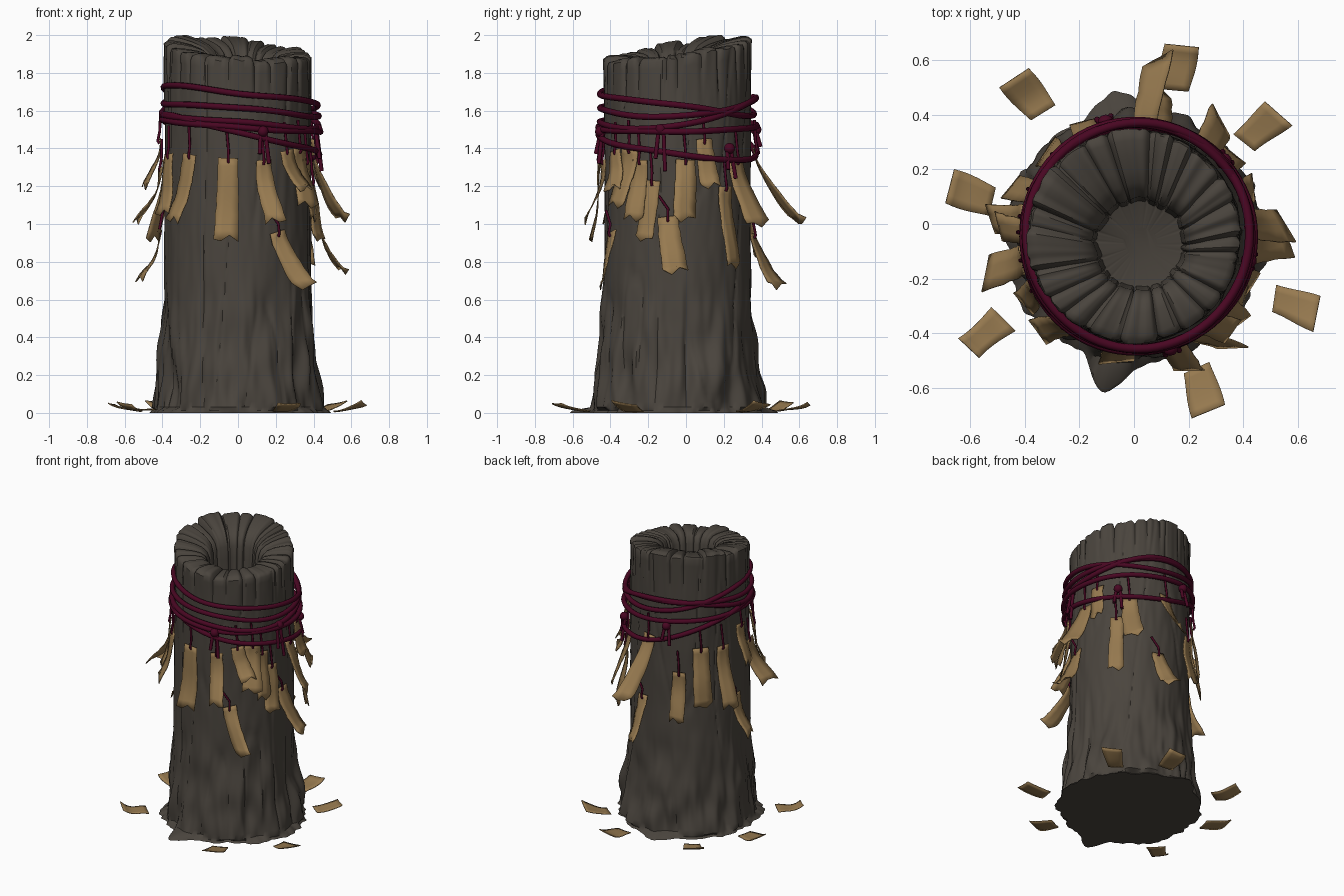
import bpy, bmesh, math, random
from mathutils import Vector, noise

if "Cube" in bpy.data.objects:
    bpy.data.objects.remove(bpy.data.objects["Cube"])

random.seed(7)
CX, CY = 0.0, -0.045


def mat(name, c):
    m = bpy.data.materials.new(name)
    m.diffuse_color = (*c, 1)
    m.use_nodes = True
    m.node_tree.nodes["Principled BSDF"].inputs["Base Color"].default_value = m.diffuse_color
    return m


BARK = mat("dark_bark", (0.068, 0.058, 0.047))
ROPE = mat("wine_rope", (0.066, 0.002, 0.016))
PAPER = mat("tan_paper", (0.31, 0.195, 0.08))


def finish(bm, name, m, angle=40, thick=0):
    bmesh.ops.recalc_face_normals(bm, faces=bm.faces)
    me = bpy.data.meshes.new(name)
    bm.to_mesh(me)
    bm.free()
    ob = bpy.data.objects.new(name, me)
    bpy.context.collection.objects.link(ob)
    me.materials.append(m)
    if thick:
        s = ob.modifiers.new("thickness", "SOLIDIFY")
        s.thickness, s.offset = thick, 0
    bpy.ops.object.select_all(action='DESELECT')
    bpy.context.view_layer.objects.active = ob
    ob.select_set(True)
    bpy.ops.object.shade_smooth_by_angle(angle=math.radians(angle))
    return ob


def polar(deg, r, z, side=0):
    a = math.radians(deg)
    return Vector((CX + r * math.cos(a) - side * math.sin(a),
                   CY + r * math.sin(a) + side * math.cos(a), z))


def lerp_table(table, x):
    for (x0, y0), (x1, y1) in zip(table, table[1:]):
        if x <= x1:
            return y0 + (y1 - y0) * (x - x0) / (x1 - x0)
    return table[-1][1]


# ---- hollow trunk: lofted rings with bark lumps, split rim and a ground skirt
N = 240
BASE = [(0, .452), (.12, .436), (.25, .42), (.4, .402), (.6, .391), (1, .386), (2, .388)]
cuts = [0]
while cuts[-1] < N - 20:
    cuts.append(cuts[-1] + random.randint(8, 17))
steps = [random.uniform(-.014, .014) for _ in cuts]


def sector(i):
    return max(k for k, c in enumerate(cuts) if c <= i)


def bark(deg, z):
    a = math.radians(deg)
    c, s = math.cos(a), math.sin(a)
    low = max(0, min(1, 1.25 - z / 0.6))
    r = lerp_table(BASE, z)
    r += (.006 + .034 * low) * noise.noise(Vector((c * 2.6, s * 2.6, z * 2.5)))
    r += (.003 + .034 * low) * noise.noise(Vector((c * 5, s * 5, z * 4.5 + 9)))
    r += (.004 + .01 * low) * noise.noise(Vector((c * 10, s * 10, z * 5 + 3)))
    crack = abs(noise.noise(Vector((c * 2.5, s * 2.5, z * .8 + 4))))
    return r - .008 * max(0, 1 - crack / .06)


def skirt(deg):
    a = math.radians(deg)
    c, s = math.cos(a), math.sin(a)
    r = .462 + .045 * noise.noise(Vector((c * 3, s * 3, 2))) + .025 * noise.noise(Vector((c * 9, s * 9, 5)))
    for centre, width, amount in ((-101, 10, .095), (98, 14, .065), (-10, 18, .03)):
        d = (deg - centre + 180) % 360 - 180
        r += amount * math.exp(-(d / width) ** 2)
    return r


heights = [.03, .06] + [.1 + .036 * k for k in range(49)]
# rim: radius, drop, how much it follows the broken top
rim = [(.376, .004, 1), (.355, .008, 1), (.31, .004, .95), (.26, -.004, .8), (.215, -.018, .6),
       (.182, -.045, .4), (.166, -.09, .2), (.16, -.17, 0), (.152, -.255, 0), (.06, -.275, 0)]
bm = bmesh.new()
columns = []
for i in range(N):
    deg = 360 * i / N
    a = math.radians(deg)
    k = sector(i)
    gap = 1 if i in cuts else .35 if (i + 1) % N in cuts or i - 1 in cuts else 0
    tilt = 1.922 + .052 * math.sin(a) - .034 * math.cos(a)
    rough = steps[k] - .022 * gap + .008 * noise.noise(Vector((math.cos(a) * 11, math.sin(a) * 11, 0)))
    top = tilt + rough
    col = [polar(deg, skirt(deg), 0), polar(deg, skirt(deg) - .012, .012)]
    for h in heights:
        fade = min(1, max(0, (h - 1.6) / .2))
        z = h if h < 1.5 else 1.5 + (h - 1.5) / (heights[-1] - 1.5) * (top - .01 - 1.5)
        col.append(polar(deg, bark(deg, h) - .012 * gap * fade + .35 * steps[k] * fade, z))
    for r, dz, follow in rim:
        wob = .014 * noise.noise(Vector((math.cos(a) * 2.5, math.sin(a) * 2.5, r * 5)))
        z = 1.922 + (tilt - 1.922) * r / .385 + rough * follow + dz
        rr = r + wob + (.01 * gap if .15 < r < .22 else 0) - (.008 * gap if r > .36 else 0)
        col.append(polar(deg, rr, z) + Vector((.022, -.03, 0)) * max(0, min(1, (.37 - r) / .2)))
    columns.append([bm.verts.new(p) for p in col])
for i in range(N):
    a, b = columns[i], columns[(i + 1) % N]
    for j in range(len(a) - 1):
        bm.faces.new((a[j], b[j], b[j + 1], a[j + 1]))
bm.faces.new([c[0] for c in columns])
bm.faces.new([c[-1] for c in columns])
finish(bm, "hollow_trunk", BARK, 42)


# ---- rope and strings
def tubes(name, paths, radius, closed=False):
    cu = bpy.data.curves.new(name, 'CURVE')
    cu.dimensions = '3D'
    cu.bevel_depth, cu.bevel_resolution, cu.use_fill_caps = radius, 2, True
    for pts in paths:
        sp = cu.splines.new('POLY')
        sp.points.add(len(pts) - 1)
        for q, p in zip(sp.points, pts):
            q.co = (*p, 1)
        sp.use_cyclic_u = closed
        sp.use_smooth = True
    cu.materials.append(ROPE)
    ob = bpy.data.objects.new(name, cu)
    bpy.context.collection.objects.link(ob)
    bpy.ops.object.select_all(action='DESELECT')
    bpy.context.view_layer.objects.active = ob
    ob.select_set(True)
    bpy.ops.object.convert(target='MESH')


# each loop: height at right, back, left, front
loops = []
for n, (R, B, L, F) in enumerate([(1.63, 1.58, 1.725, 1.69), (1.57, 1.66, 1.64, 1.615),
                                  (1.52, 1.67, 1.59, 1.54), (1.37, 1.37, 1.57, 1.48),
                                  (1.49, 1.52, 1.55, 1.51)]):
    pts = []
    for i in range(72):
        a = math.radians(i * 5)
        z = ((R + B + L + F) / 4 + (R - L) / 2 * math.cos(a) + (B - F) / 2 * math.sin(a)
             + (R + L - B - F) / 4 * math.cos(2 * a) + .002 * math.sin(5 * a + n))
        pts.append(polar(i * 5, .408 + .003 * n + .003 * math.sin(3 * a + n * 2), z) + Vector((.014, 0, 0)))
    loops.append(pts)
tubes("rope_loops", loops, .0165, True)

# knots with hanging tails
tails, bm = [], bmesh.new()
for deg, z, ln in [(-72, 1.49, .17), (-12, 1.5, .22), (40, 1.40, .16), (104, 1.5, .13)]:
    for s in (-.012, .014):
        tails.append([polar(deg, .422 + .025 * t, z - ln * t * (1 if s > 0 else .7), s * (1 + t))
                      for t in (0, .3, .6, 1)])
    res = bmesh.ops.create_icosphere(bm, subdivisions=2, radius=.03)
    for v in res["verts"]:
        v.co = v.co + polar(deg, .428, z)
finish(bm, "rope_knots", ROPE)
tubes("rope_tails", tails, .011)

# ---- hanging paper strips: angle, top, drop, flare, sideways drift
upper = [(-128, 1.37, .35, .08, -.06), (-97, 1.35, .43, .05, -.01), (-71, 1.34, .32, .11, .03),
         (-52, 1.39, .20, .08, .07), (-38, 1.40, .30, .08, -.03), (-29, 1.34, .31, .05, -.01),
         (-19, 1.23, .31, .06, -.03), (6, 1.34, .31, .15, -.02), (20, 1.45, .25, .06, .02),
         (38, 1.20, .42, .06, .01), (50, 1.34, .34, .12, .03), (85, 1.40, .39, .25, -.03),
         (115, 1.17, .33, .04, -.01), (135, 1.34, .40, .04, .01), (156, 1.34, .42, .07, .02),
         (178, 1.45, .25, .08, -.02), (192, 1.30, .28, .14, .02), (208, 1.37, .31, .06, .03)]
lower = [(-59, .96, .29, .13, .10), (-7, 1.04, .29, .15, .06), (77, .95, .28, .14, .03), (170, .97, .26, .11, .03)]


def sheet(bm, rows, cols, f):
    g = [[bm.verts.new(f(i / (rows - 1), j / (cols - 1) - .5)) for j in range(cols)] for i in range(rows)]
    for i in range(rows - 1):
        for j in range(cols - 1):
            bm.faces.new((g[i][j], g[i][j + 1], g[i + 1][j + 1], g[i + 1][j]))


bm, strings = bmesh.new(), []
for n, (deg, top, drop, flare, drift) in enumerate(upper + lower):
    low, ph = n >= len(upper), random.uniform(0, 6)
    w = .085 + .02 * (n % 3 == 1)
    twist = (.5 if low else .1 + 2.2 * flare) * (-1 if n % 2 else 1)

    def point(t, u):
        rag = random.uniform(-.006, .006) + (.025 * math.sin(ph + u * 7) if t == 1 else 0)
        r = .412 + flare * t ** 1.7 + u * w * twist * t * 1.3 + .007 * math.sin(ph + 6 * t)
        return polar(deg, r, top - drop * t + rag * (.5 + t) / 2 + u * drift * .25,
                     u * w * (1 + .22 * t) + drift * t ** 1.5 + random.uniform(-.003, .003))
    sheet(bm, 11, 4, point)
    strings.append([polar(deg, .416, top - .025), polar(deg, .425, top - .01), polar(deg, .415, top + .04),
                    polar(deg, .41, top + (.11 if low else .15), -.05 if low else -.01)])
finish(bm, "hanging_papers", PAPER, 35, .006)
tubes("paper_strings", strings, .0075)

# ---- fallen papers on the ground: x, y, direction
bm = bmesh.new()
for x, y, d in [(-.385, .47, -50), (.16, .57, 80), (.465, .35, 40), (-.595, .11, 160),
                (-.54, -.40, 40), (.59, -.30, -20), (.25, -.605, -75)]:
    a, ph = math.radians(d), random.uniform(0, 6)
    dist, ln, w = math.hypot(x, y), .165, .115

    def point(t, u):
        p, q = (t - .5) * ln + .02 * u * math.sin(ph), u * w * (1 + .15 * math.sin(ph + 3 * t))
        px, py = x + p * math.cos(a) - q * math.sin(a), y + p * math.sin(a) + q * math.cos(a)
        out = max(0, (px * x + py * y) / dist - dist + .03)
        return Vector((px, py, .012 + 3.2 * out ** 2 + .006 * math.sin(ph + 5 * t) + .01 * u * u))
    sheet(bm, 8, 5, point)
finish(bm, "fallen_papers", PAPER, 35, .006)
